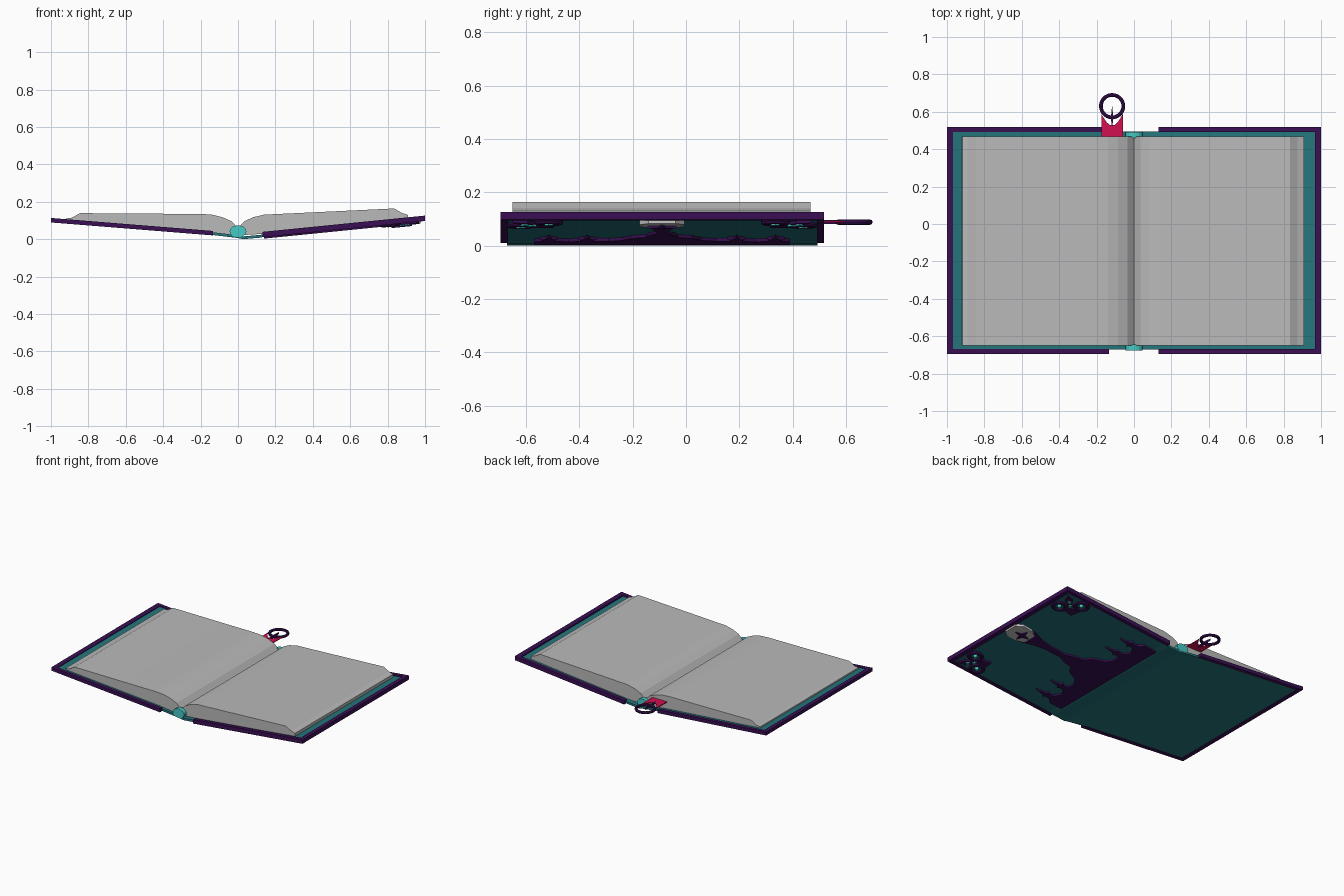
import bpy, bmesh, math

if "Cube" in bpy.data.objects:
    bpy.data.objects.remove(bpy.data.objects["Cube"])

def srgb(r, g, b):
    lin = lambda c: ((c / 255 + 0.055) / 1.055) ** 2.4 if c > 10 else c / 255 / 12.92
    return (lin(r), lin(g), lin(b), 1)

def material(name, *rgb):
    m = bpy.data.materials.new(name)
    m.diffuse_color = srgb(*rgb)
    m.use_nodes = True
    m.node_tree.nodes["Principled BSDF"].inputs["Base Color"].default_value = m.diffuse_color
    return m

TEAL = material("dark teal", 36, 118, 124)
PURPLE = material("deep purple", 58, 16, 84)
CYAN = material("light cyan", 72, 202, 198)
PAPER = material("paper grey", 186, 186, 186)
CRIMSON = material("crimson", 208, 16, 80)
SILVER = material("silver grey", 200, 198, 200)

Y0, Y1, YC = -0.695, 0.518, -0.09   # cover ends and middle
RIM = 0.027

def cover_z(x):
    """Underside height of the frame, each cover sloping up from the spine."""
    return 0.010 + (x - 0.13) * 0.10 if x > 0 else 0.020 + (-x - 0.135) * 0.08

def loft(name, a, b, mat):
    """Solid between two matching outlines."""
    bm = bmesh.new()
    va = [bm.verts.new(p) for p in a]
    vb = [bm.verts.new(p) for p in b]
    bm.faces.new(va)
    bm.faces.new(vb[::-1])
    n = len(a)
    for i in range(n):
        j = (i + 1) % n
        bm.faces.new((va[j], va[i], vb[i], vb[j]))
    bmesh.ops.recalc_face_normals(bm, faces=bm.faces[:])
    me = bpy.data.meshes.new(name)
    bm.to_mesh(me)
    bm.free()
    me.materials.append(mat)
    ob = bpy.data.objects.new(name, me)
    bpy.context.collection.objects.link(ob)
    return ob

def prism(name, xz, y0, y1, mat):
    return loft(name, [(x, y0, z) for x, z in xz], [(x, y1, z) for x, z in xz], mat)

def plate(name, xy, depth, mat):
    """Flat ornament fixed to the underside of the right cover."""
    return loft(name, [(x, y, cover_z(x) - depth) for x, y in xy],
                [(x, y, cover_z(x) + 0.008) for x, y in xy], mat)

def torus(name, loc, major, minor, mat, tilt=0, squash=1):
    bpy.ops.mesh.primitive_torus_add(location=loc, rotation=(0, tilt, 0), major_radius=major,
                                     minor_radius=minor, major_segments=28, minor_segments=8)
    ob = bpy.context.object
    ob.name = name
    ob.scale.z = squash
    ob.data.materials.append(mat)
    bpy.ops.object.shade_smooth_by_angle()
    return ob

# purple frame: outer bar and two rails on each cover
for side, s, inner, t in (("left", -1, 0.135, 0.024), ("right", 1, 0.13, 0.029)):
    def slab(xa, xb):
        return [(s * xa, cover_z(s * xa)), (s * xb, cover_z(s * xb)),
                (s * xb, cover_z(s * xb) + t), (s * xa, cover_z(s * xa) + t)]
    prism(side + "_frame_bar", slab(0.968, 1.0), Y0, Y1, PURPLE)
    prism(side + "_frame_rail_front", slab(inner, 0.968), Y0, Y0 + RIM, PURPLE)
    prism(side + "_frame_rail_back", slab(inner, 0.968), Y1 - RIM, Y1, PURPLE)

# teal cover boards and spine in one folded sheet
low = [(x, cover_z(x) + 0.004) for x in (-0.97, -0.16)]
low += [(-0.12, 0.020), (0.0, 0.006), (0.03, 0.0), (0.12, 0.008)]
low += [(x, cover_z(x) + 0.004) for x in (0.16, 0.97)]
high = [(x, z + 0.015) for x, z in low]
prism("cover_boards", low + high[::-1], Y0 + RIM - 0.003, Y1 - RIM + 0.003, TEAL)

# page blocks
left = [(-0.92, 0.103), (-0.918, 0.111), (-0.89, 0.114), (-0.845, 0.139), (-0.45, 0.136),
        (-0.2, 0.135), (-0.14, 0.131), (-0.085, 0.118), (-0.035, 0.096), (0.0, 0.062), (0.0, 0.02),
        (-0.16, 0.036)]
right = [(0.91, 0.110), (0.908, 0.130), (0.875, 0.141), (0.835, 0.164), (0.5, 0.148),
         (0.14, 0.131), (0.08, 0.117), (0.035, 0.096), (0.0, 0.062), (0.0, 0.02), (0.16, 0.030)]
prism("left_pages", left, -0.65, 0.467, PAPER)
prism("right_pages", right, -0.65, 0.467, PAPER)

# cyan end caps of the spine
oval = [(0.045 * math.cos(a), 0.042 + 0.032 * math.sin(a))
        for a in (i * math.tau / 14 for i in range(14))]
prism("spine_cap_front", oval, -0.677, -0.645, CYAN)
prism("spine_cap_back", oval, 0.46, 0.493, CYAN)

# ribbon bookmark with swallow tail, ring and pin
RX = -0.117
half = [(0.058, 0.44), (0.058, 0.59), (0.048, 0.572), (0.03, 0.545), (0.014, 0.53)]
tail = [(RX + d, y) for d, y in half] + [(RX - d, y) for d, y in half[::-1]]
loft("ribbon", [(x, y, 0.087) for x, y in tail], [(x, y, 0.093) for x, y in tail], CRIMSON)
torus("ribbon_ring", (RX, 0.63, 0.088), 0.060, 0.010, PURPLE)
pin = [(RX - 0.007, 0.565), (RX, 0.515), (RX + 0.007, 0.565), (RX, 0.635)]
loft("ribbon_pin", [(x, y, 0.081) for x, y in pin], [(x, y, 0.096) for x, y in pin], PURPLE)

# skyline silhouette under the right cover, mirrored about its middle
def tower(d):
    return [(d - 0.022, 0.27), (d - 0.018, 0.305), (d - 0.034, 0.315), (d - 0.010, 0.335),
            (d, 0.40), (d + 0.010, 0.335), (d + 0.034, 0.315), (d + 0.018, 0.305), (d + 0.022, 0.27)]
sky = [(0.075, 0.83), (0.04, 0.74), (0.024, 0.66), (0.022, 0.54), (0.05, 0.47), (0.06, 0.41),
       (0.11, 0.38), (0.15, 0.30), (0.20, 0.265)]
sky += tower(0.28) + [(0.35, 0.245)] + tower(0.425) + [(0.48, 0.24), (0.48, 0.14)]
plate("skyline", [(x, YC + d) for d, x in sky] + [(x, YC - d) for d, x in sky[::-1]], 0.008, PURPLE)

# clasp plate with a dark star
clasp = [(0.975, 0.05), (0.93, 0.085), (0.86, 0.08), (0.81, 0.05)]
plate("clasp", [(x, YC + d) for x, d in clasp] + [(x, YC - d) for x, d in clasp[::-1]], 0.012, SILVER)
star = []
for i in range(8):
    r = 0.018 if i % 2 else 0.055
    star.append((0.875 + r * math.cos(i * math.tau / 8), YC + r * math.sin(i * math.tau / 8)))
plate("clasp_star", star, 0.02, PURPLE)

# scrolled corner ornaments
tilt = -math.atan(0.1)
for side, s in (("front", -1), ("back", 1)):
    def at(x, d):
        return (x, YC + s * d)
    for i, (x, d) in enumerate(((0.915, 0.425), (0.815, 0.53))):
        torus(f"{side}_corner_scroll_{i + 1}", (*at(x, d), cover_z(x) - 0.002), 0.042, 0.013,
              PURPLE, tilt, 0.8)
    plate(side + "_corner_heart", [at(0.80, 0.405), at(0.875, 0.42), at(0.865, 0.465),
                                   at(0.82, 0.485), at(0.79, 0.48)], 0.01, PURPLE)
    plate(side + "_corner_leaf", [at(0.955, 0.56), at(0.90, 0.545), at(0.86, 0.485),
                                  at(0.875, 0.475), at(0.935, 0.505)], 0.008, PURPLE)
    for i, (x, d) in enumerate(((0.905, 0.515), (0.875, 0.487), (0.915, 0.425), (0.815, 0.53))):
        r = 0.016
        plate(f"{side}_corner_gem_{i + 1}", [at(x + r, d), at(x, d + r), at(x - r, d), at(x, d - r)],
              0.014, CYAN)
